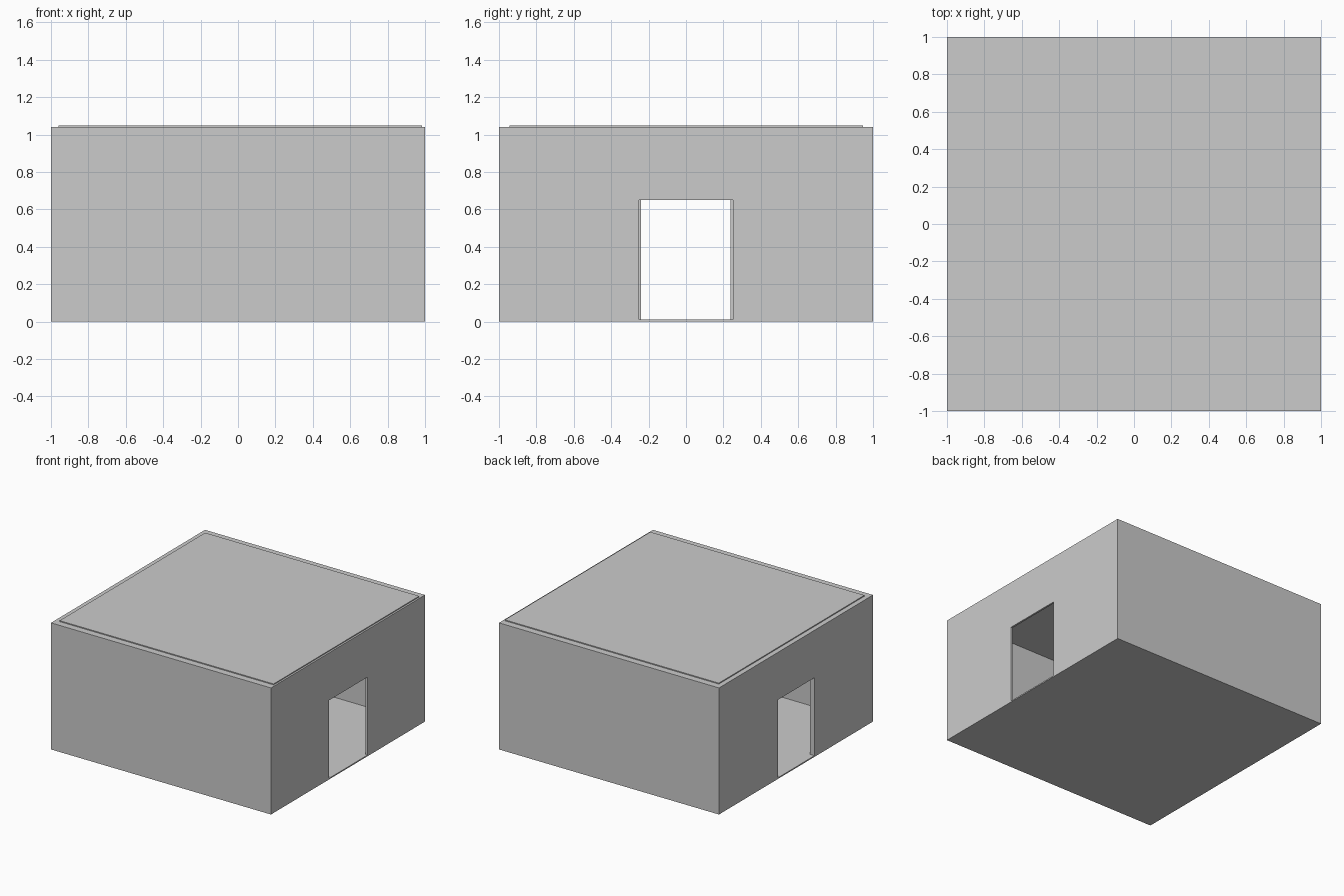
import bpy

if "Cube" in bpy.data.objects:
    bpy.data.objects.remove(bpy.data.objects["Cube"])


def box(name, lo, hi):
    """Axis-aligned box between two corners."""
    bpy.ops.mesh.primitive_cube_add(size=1)
    ob = bpy.context.object
    ob.name = name
    for v in ob.data.vertices:
        for i in range(3):
            v.co[i] = (lo[i] + hi[i]) / 2 + v.co[i] * (hi[i] - lo[i])
    return ob


def cut(target, cutter):
    """Subtract the cutter and apply the result."""
    mod = target.modifiers.new("cut", 'BOOLEAN')
    mod.operation = 'DIFFERENCE'
    mod.solver = 'EXACT'
    mod.object = cutter
    bpy.context.view_layer.objects.active = target
    bpy.ops.object.modifier_apply(modifier=mod.name)
    bpy.data.objects.remove(cutter, do_unlink=True)


FLOOR, TOP, DOOR = 0.01, 1.04, 0.65      # heights
X0, X1, Y0, Y1 = -0.96, 0.985, -0.945, 0.945  # inner faces of the walls

# Thin floor slab
box("floor", (-1, -1, 0), (1, 1, FLOOR))

# Walls: hollow shell with a doorway in each side
walls = box("walls", (-1, -1, FLOOR), (1, 1, TOP))
cut(walls, box("room_cutter", (X0, Y0, -0.5), (X1, Y1, 1.5)))
cut(walls, box("right_door_cutter", (0.5, -0.25, -0.5), (1.5, 0.25, DOOR)))
cut(walls, box("left_door_cutter", (-1.5, -0.24, -0.5), (-0.5, 0.237, DOOR)))

# Thin roof panel standing slightly proud of the wall tops
box("roof_panel", (X0, Y0, TOP), (X1, Y1, TOP + 0.008))
